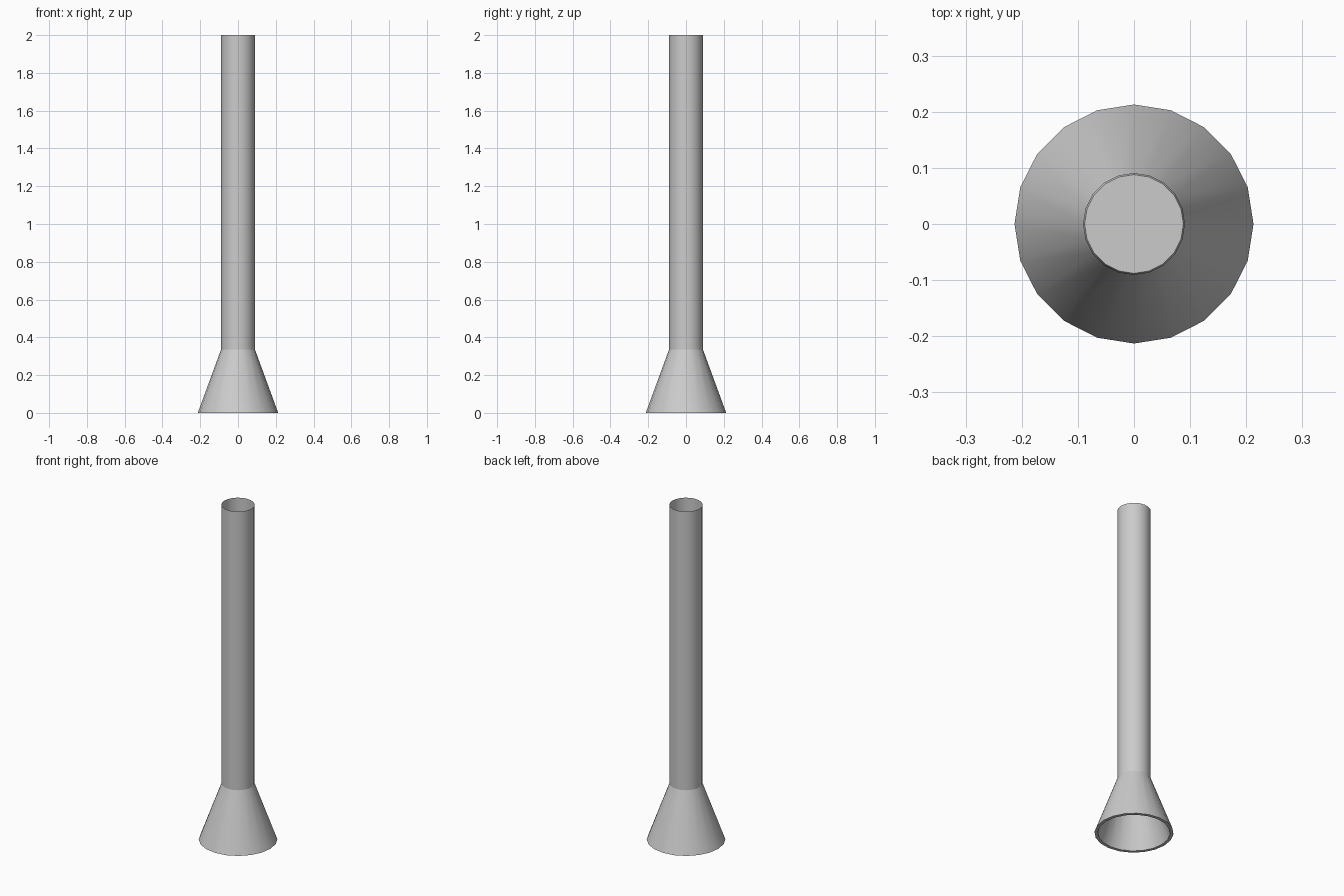
import bpy, bmesh, math

if "Cube" in bpy.data.objects:
    bpy.data.objects.remove(bpy.data.objects["Cube"])

SIDES = 20


def lathe(name, profile, cap_end=False):
    """Spin an (r, z) profile around z; optionally close the last ring."""
    bm = bmesh.new()
    rings = []
    for r, z in profile:
        rings.append([bm.verts.new((r * math.cos(i * math.tau / SIDES),
                                    r * math.sin(i * math.tau / SIDES), z))
                      for i in range(SIDES)])
    for a, b in zip(rings, rings[1:]):
        for i in range(SIDES):
            j = (i + 1) % SIDES
            bm.faces.new((a[i], a[j], b[j], b[i]))
    if cap_end:
        bm.faces.new(rings[-1])
    mesh = bpy.data.meshes.new(name)
    bm.to_mesh(mesh)
    bm.free()
    obj = bpy.data.objects.new(name, mesh)
    bpy.context.collection.objects.link(obj)
    bpy.ops.object.select_all(action='DESELECT')
    obj.select_set(True)
    bpy.context.view_layer.objects.active = obj
    # just above the 18 degree facets, so the neck crease stays sharp
    bpy.ops.object.shade_smooth_by_angle(angle=math.radians(19))
    return obj


# Open thin tube flowing into the flared bell, with a narrow bottom rim
lathe("tube_and_bell", [(0.195, 0.0), (0.213, 0.0), (0.09, 0.335), (0.09, 2.0)])

# Inside of the bell, closed off at the neck
lathe("bell_lining", [(0.195, 0.0), (0.088, 0.33)], cap_end=True)
